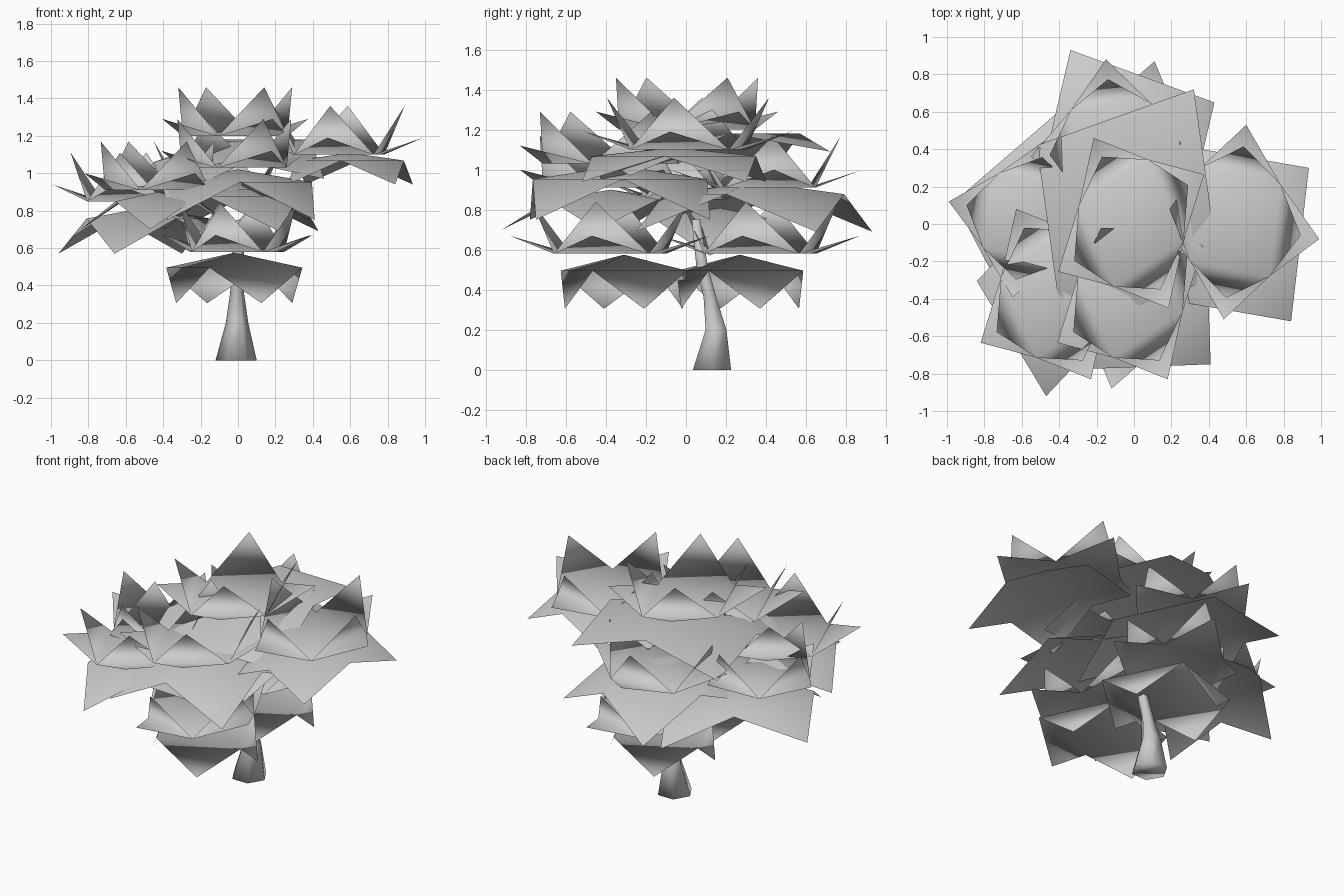
import bpy, bmesh, math
from mathutils import Vector

if "Cube" in bpy.data.objects:
    bpy.data.objects.remove(bpy.data.objects["Cube"])


def material(name, rgb):
    m = bpy.data.materials.new(name)
    m.use_nodes = True
    m.diffuse_color = (*rgb, 1)
    m.node_tree.nodes["Principled BSDF"].inputs["Base Color"].default_value = (*rgb, 1)
    return m


GREY = material("plain grey", (0.6, 0.6, 0.6))


def add_object(name, bm):
    for f in bm.faces:
        f.smooth = True
    me = bpy.data.meshes.new(name)
    bm.to_mesh(me)
    bm.free()
    me.materials.append(GREY)
    ob = bpy.data.objects.new(name, me)
    bpy.context.collection.objects.link(ob)


def sheet(bm, centre, p, q, top, mid, flaps, spread=1.0):
    """Leaf sheet with corners at +-p and +-q. Each flap set is (tip height, reach, flipped)."""
    p, q = Vector(p), Vector(q)

    def vert(v, z):
        return bm.verts.new(Vector(centre) + v + Vector((0, 0, z)))

    corners = [p, q, -p, -q]
    hub = vert(Vector(), top)
    mids = [vert((corners[i] + corners[(i + 1) % 4]) * spread / 2, mid) for i in range(4)]
    for i in range(4):
        bm.faces.new((hub, mids[i - 1], mids[i]))
        for tip, reach, flipped in flaps:
            t = vert(corners[i] * reach, tip)
            edge = (mids[i - 1], t, mids[i])
            bm.faces.new(edge[::-1] if flipped else edge)


def star(bm, centre, p, q):
    """Upturned leaves: a wide flap and a steep flap on every fold."""
    sheet(bm, centre, p, q, 0.03, 0.0, [(0.09, 1.0, False), (0.26, 0.78, True)], 0.95)


def cluster(name, centre, star_axes, base, p, q, droop):
    """Upturned leaves above a drooping sheet."""
    bm = bmesh.new()
    star(bm, centre, *star_axes)
    sheet(bm, base, p, q, 0, -droop * 0.25, [(-droop, 1.0, False)])
    add_object(name, bm)


def low_cluster(name, centre, base):
    """Upturned leaves above a small sheet with steeply folded corners."""
    bm = bmesh.new()
    star(bm, centre, *LOW)
    sheet(bm, base, (0.31, 0.1, 0), (-0.145, 0.295, 0), 0, -0.08, [(-0.27, 1.0, True)], 1.6)
    add_object(name, bm)


# Corner directions shared by the upturned leaves
TURNED = ((0.39, 0.26, 0), (-0.2, 0.455, 0))
SQUARE = ((0.45, -0.09, 0), (0.06, 0.52, 0))
LOW = ((0.4, -0.09, 0), (0.12, 0.5, 0))

# Foliage
cluster("crown_leaves", (-0.015, 0.005, 1.2), TURNED,
        (-0.03, 0.07, 1.17), (0.35, 0.65, 0.12), (-0.49, 0.35, 0), 0.2)
cluster("left_leaves", (0.54, 0.01, 1.1), SQUARE,
        (0.6, -0.06, 1.11), (0.335, 0.36, 0), (-0.24, 0.46, 0), 0.17)
cluster("front_leaves", (-0.02, -0.375, 1.03), TURNED,
        (0, -0.33, 1.02), (0.38, 0.45, 0), (-0.41, 0.42, 0), 0.27)
cluster("front_right_leaves", (-0.43, -0.375, 0.91), TURNED,
        (-0.43, -0.375, 0.9), (0.04, 0.545, 0), (-0.41, 0.07, 0), 0.2)
cluster("right_leaves", (-0.56, 0.03, 0.85), ((0.43, -0.09, 0), (0.09, 0.42, 0)),
        (-0.48, 0.12, 0.82), (0.18, 0.57, 0), (-0.48, 0, 0), 0.25)
cluster("back_leaves", (-0.1, 0.4, 0.91), ((0.45, 0.04, 0), (-0.05, 0.48, 0)),
        (-0.06, 0.34, 0.94), (0.49, 0.31, 0), (-0.28, 0.59, 0), 0.25)
low_cluster("low_front_leaves", (0, -0.38, 0.58), (-0.02, -0.31, 0.575))
low_cluster("low_back_leaves", (-0.01, 0.37, 0.58), (-0.02, 0.27, 0.575))

# Trunk: (x, y, z, radius) rings
bm = bmesh.new()
SIDES = 6
loops = []
for x, y, z, r in [(-0.01, 0.13, 0, 0.11), (-0.005, 0.15, 0.2, 0.06), (-0.005, 0.12, 0.36, 0.037),
                   (0, 0.08, 0.52, 0.033), (0, 0.05, 0.75, 0.025)]:
    loops.append([bm.verts.new((x + r * math.cos(math.tau * i / SIDES),
                                y + r * math.sin(math.tau * i / SIDES), z))
                  for i in range(SIDES)])
for a, b in zip(loops, loops[1:]):
    for i in range(SIDES):
        j = (i + 1) % SIDES
        bm.faces.new((a[i], a[j], b[j], b[i]))
bm.faces.new(loops[0][::-1])
bm.faces.new(loops[-1])
add_object("trunk", bm)
